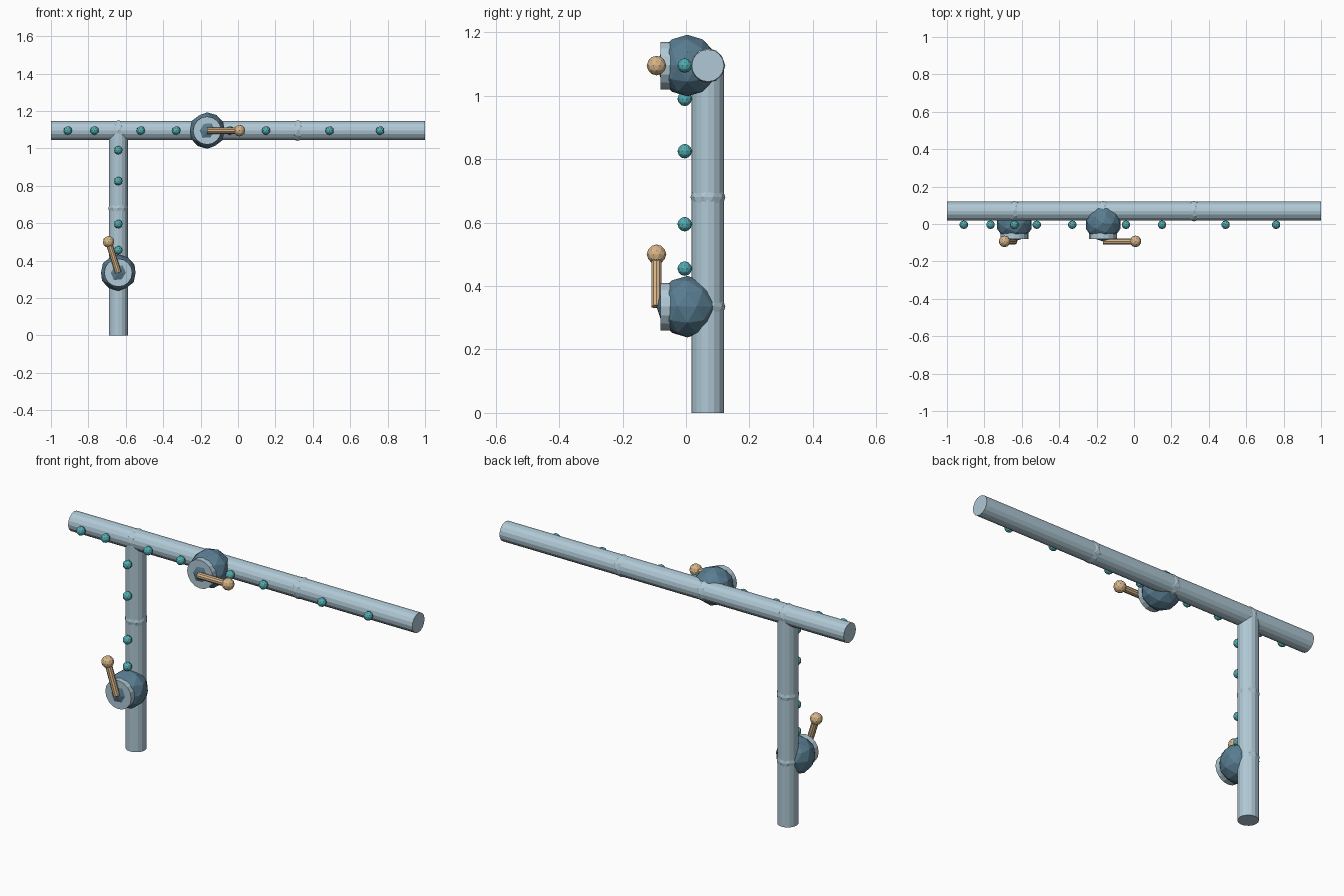
import bpy
from mathutils import Vector

if "Cube" in bpy.data.objects:
    bpy.data.objects.remove(bpy.data.objects["Cube"])


def material(name, rgb):
    m = bpy.data.materials.new(name)
    m.diffuse_color = (*rgb, 1)
    m.use_nodes = True
    m.node_tree.nodes["Principled BSDF"].inputs["Base Color"].default_value = m.diffuse_color
    return m


PIPE = material("pale blue grey", (0.43, 0.58, 0.66))
BODY = material("slate blue", (0.10, 0.205, 0.285))
BEAD = material("teal", (0.085, 0.42, 0.45))
WOOD = material("tan", (0.68, 0.46, 0.25))


def finish(name, mat):
    ob = bpy.context.object
    ob.name = name
    ob.data.materials.append(mat)
    return ob


def rod(name, a, b, radius, sides, mat):
    a, b = Vector(a), Vector(b)
    d = b - a
    bpy.ops.mesh.primitive_cylinder_add(
        vertices=sides, radius=radius, depth=d.length, location=(a + b) / 2,
        rotation=d.to_track_quat('Z', 'Y').to_euler())
    return finish(name, mat)


def ball(name, loc, radius, mat):
    bpy.ops.mesh.primitive_ico_sphere_add(subdivisions=2, radius=radius, location=loc)
    return finish(name, mat)


PY = 0.069            # depth of the pipe run
TOP = 1.095           # height of the horizontal pipe
VX = -0.64            # position of the vertical pipe

# pipes
rod("horizontal_pipe", (-1, PY, TOP), (1, PY, TOP), 0.051, 16, PIPE)
rod("vertical_pipe", (VX, PY, 0), (VX, PY, TOP), 0.051, 16, PIPE)

# joints that swell slightly out of the pipes
for x, z in [(VX, TOP), (-0.165, TOP), (0.32, TOP), (VX, 0.68), (VX, 0.335)]:
    ball("pipe_joint", (x, PY, z), 0.055, PIPE)

# rivet beads along the front
for x in (-0.91, -0.767, -0.52, -0.33, -0.043, 0.15, 0.49, 0.76):
    ball("rivet", (x, -0.004, TOP), 0.023, BEAD)
for z in (0.455, 0.595, 0.825, 0.99):
    ball("rivet", (VX, -0.004, z), 0.023, BEAD)


# valves: body, face plate, lever and knob
def valve(x, z, knob_x, knob_z):
    ball("valve_body", (x, 0.004, z), 0.097, BODY)
    rod("valve_plate", (x, -0.08, z), (x, -0.04, z), 0.075, 16, PIPE)
    knob = (knob_x, -0.093, knob_z)
    rod("valve_lever", (x, -0.093, z), knob, 0.017, 10, WOOD)
    ball("valve_knob", knob, 0.031, WOOD)


valve(-0.165, TOP, 0.008, TOP)
valve(VX, 0.335, -0.692, 0.50)
